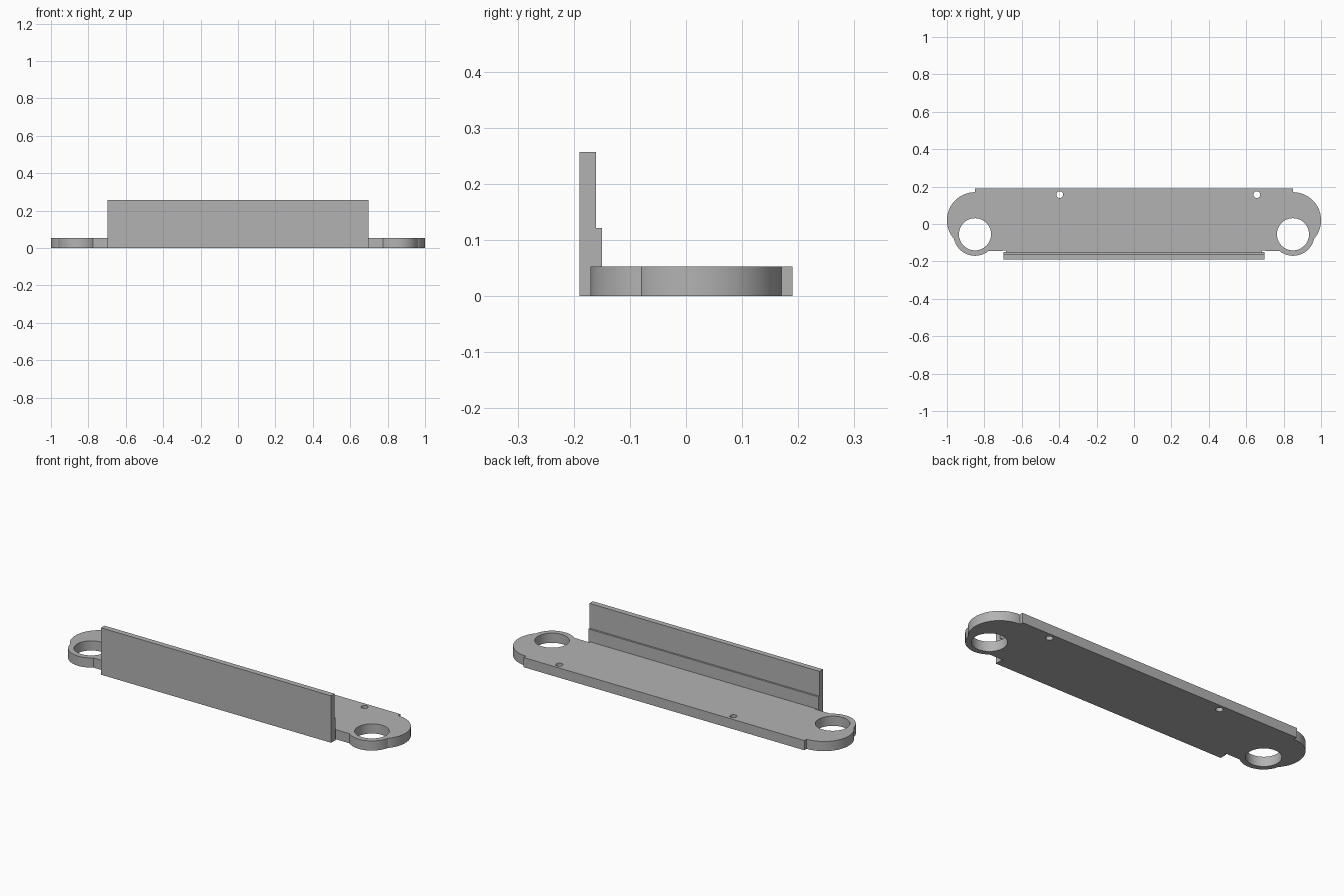
import bpy, bmesh
from math import cos, sin, radians, tau
from mathutils import Matrix

cube = bpy.data.objects.get("Cube")
if cube:
    bpy.data.objects.remove(cube, do_unlink=True)

PLATE_H, WALL_H = 0.053, 0.257
WALL_X = 0.697

grey = bpy.data.materials.new("plain grey")
grey.use_nodes = True
colour = (0.45, 0.45, 0.45, 1)
grey.diffuse_color = colour
grey.node_tree.nodes["Principled BSDF"].inputs["Base Color"].default_value = colour


def arc(cx, cy, r, start, end, n):
    angles = [radians(start + (end - start) * i / n) for i in range(n + 1)]
    return [(cx + r * cos(a), cy + r * sin(a)) for a in angles]


def circle(cx, cy, r, n):
    return arc(cx, cy, r, 0, 360, n)[:-1]


def prism(name, loops, depth):
    """Extrude flat loops (outline first, then holes) from z = 0 to depth."""
    curve = bpy.data.curves.new(name, 'CURVE')
    curve.dimensions = '2D'
    curve.fill_mode = 'BOTH'
    curve.extrude = depth / 2
    for loop in loops:
        spline = curve.splines.new('POLY')
        spline.points.add(len(loop) - 1)
        for point, (x, y) in zip(spline.points, loop):
            point.co = (x, y, 0, 1)
        spline.use_cyclic_u = True
    temp = bpy.data.objects.new(name + " outline", curve)
    bpy.context.collection.objects.link(temp)
    bpy.context.view_layer.update()
    mesh = bpy.data.meshes.new_from_object(
        temp.evaluated_get(bpy.context.evaluated_depsgraph_get()))
    bpy.data.objects.remove(temp, do_unlink=True)
    mesh.transform(Matrix.Translation((0, 0, depth / 2)))
    bm = bmesh.new()
    bm.from_mesh(mesh)
    bmesh.ops.remove_doubles(bm, verts=bm.verts, dist=1e-5)
    bmesh.ops.recalc_face_normals(bm, faces=bm.faces)
    bm.to_mesh(mesh)
    bm.free()
    mesh.materials.clear()
    mesh.materials.append(grey)
    ob = bpy.data.objects.new(name, mesh)
    bpy.context.collection.objects.link(ob)
    return ob


# Base plate: one end outline, mirrored, with a ring lobe and a round end
end = [(0.685, -0.17), (0.685, -0.143)]
end += arc(0.85, -0.055, 0.115, 230, 348, 24)
end += arc(0.85, 0.02, 0.15, -41, 90, 32)
end += [(0.85, 0.19)]
outline = end + [(-x, y) for x, y in reversed(end)]
holes = [circle(s * 0.85, -0.055, 0.086, 48) for s in (-1, 1)]
holes += [circle(x, 0.157, 0.018, 24) for x in (-0.397, 0.657)]
plate = prism("mounting_plate", [outline] + holes, PLATE_H)

# Upright front wall with a thicker foot
profile = [(-0.19, 0), (-0.15, 0), (-0.15, 0.121), (-0.16, 0.121),
           (-0.16, WALL_H), (-0.19, WALL_H)]
wall = prism("front_wall", [profile], 2 * WALL_X)
# Turn the profile upright: (y, z, x) becomes (x, y, z)
wall.data.transform(Matrix(((0, 0, 1, -WALL_X), (1, 0, 0, 0),
                            (0, 1, 0, 0), (0, 0, 0, 1))))

# Join the wall and plate into one solid
union = plate.modifiers.new("join wall", 'BOOLEAN')
union.operation = 'UNION'
union.solver = 'EXACT'
union.object = wall
bpy.ops.object.select_all(action='DESELECT')
plate.select_set(True)
bpy.context.view_layer.objects.active = plate
bpy.ops.object.modifier_apply(modifier=union.name)
bpy.data.objects.remove(wall, do_unlink=True)
plate.name = "plate_with_front_wall"
bpy.ops.object.shade_smooth_by_angle(angle=radians(30))
